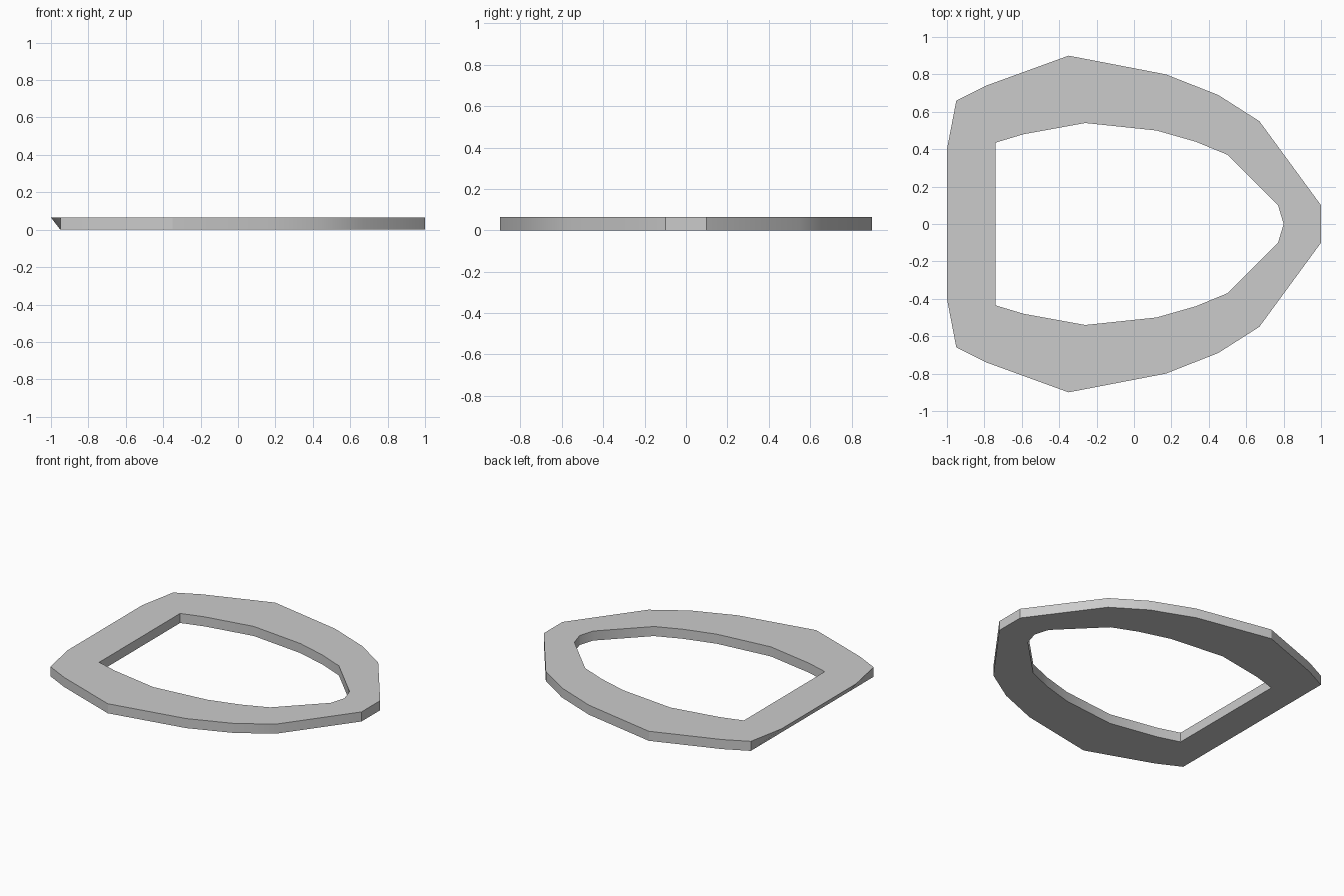
import bpy, bmesh

if "Cube" in bpy.data.objects:
    bpy.data.objects.remove(bpy.data.objects["Cube"])

H = 0.065

# Half profiles (y >= 0), from the nose round to the flat tail
outer = [(1, .1), (.67, .55), (.45, .69), (.17, .8), (-.35, .9), (-.79, .74), (-.95, .66), (-1, .4)]
inner = [(.8, 0), (.77, .1), (.5, .37), (.33, .44), (.12, .5), (-.26, .54), (-.59, .48), (-.74, .435)]


def mirrored(half):
    return half + [(x, -y) for x, y in reversed(half) if y > 0]


bm = bmesh.new()


def make_loop(points, z):
    verts = [bm.verts.new((x, y, z)) for x, y in points]
    edges = [bm.edges.new((verts[i], verts[(i + 1) % len(verts)])) for i in range(len(verts))]
    return verts, edges


def wall(lower, upper):
    n = len(lower)
    for i in range(n):
        j = (i + 1) % n
        bm.faces.new((lower[i], lower[j], upper[j], upper[i]))


# Tail edge is undercut: the bottom is straight where the top bulges out
outer_bottom = [(max(x, -.95), y) for x, y in outer]
ob, obe = make_loop(mirrored(outer_bottom), 0)
ot, ote = make_loop(mirrored(outer), H)
ib, ibe = make_loop(mirrored(inner), 0)
it, ite = make_loop(mirrored(inner), H)

# Flat top and bottom rings, then the side walls
bmesh.ops.triangle_fill(bm, edges=obe + ibe, use_beauty=True)
bmesh.ops.triangle_fill(bm, edges=ote + ite, use_beauty=True)
wall(ob, ot)
wall(ib, it)
bmesh.ops.recalc_face_normals(bm, faces=bm.faces)

mesh = bpy.data.meshes.new("rim_frame")
bm.to_mesh(mesh)
bm.free()
rim = bpy.data.objects.new("rim_frame", mesh)
bpy.context.collection.objects.link(rim)
bpy.context.view_layer.objects.active = rim
rim.select_set(True)
bpy.ops.object.shade_smooth_by_angle(angle=0.52)
